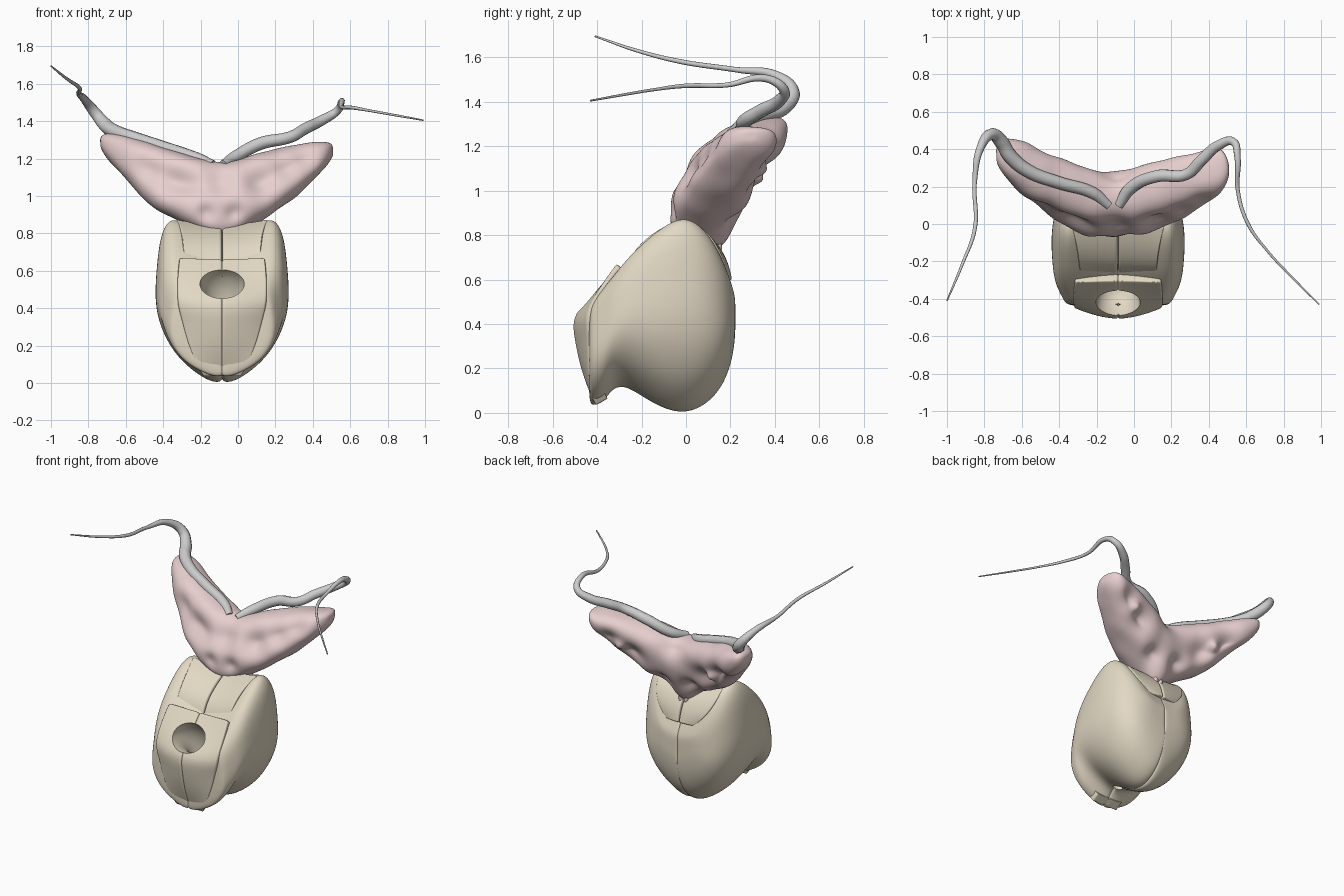
import bpy, bmesh, math
from mathutils import Vector, noise

if "Cube" in bpy.data.objects:
    bpy.data.objects.remove(bpy.data.objects["Cube"])

CX = -0.085  # symmetry plane of the lower body


def material(name, rgb):
    m = bpy.data.materials.new(name)
    m.diffuse_color = (*rgb, 1)
    m.use_nodes = True
    m.node_tree.nodes["Principled BSDF"].inputs["Base Color"].default_value = m.diffuse_color
    return m


BEIGE = material("beige", (0.76, 0.69, 0.55))
PINK = material("pink", (0.80, 0.62, 0.62))


def loft(name, rings, mat=None, x0=0.0):
    me = bpy.data.meshes.new(name)
    bm = bmesh.new()
    vs = [[bm.verts.new(p) for p in r] for r in rings]
    n = len(rings[0])
    for a, b in zip(vs, vs[1:]):
        for i in range(n):
            bm.faces.new((a[i], a[(i + 1) % n], b[(i + 1) % n], b[i]))
    for r in (vs[0], vs[-1]):
        mid = bm.verts.new(sum((v.co for v in r), Vector()) / n)
        for i in range(n):
            bm.faces.new((r[i], r[(i + 1) % n], mid))
    bmesh.ops.recalc_face_normals(bm, faces=bm.faces)
    bm.to_mesh(me)
    bm.free()
    ob = bpy.data.objects.new(name, me)
    ob.location.x = x0
    if mat:
        me.materials.append(mat)
    bpy.context.collection.objects.link(ob)
    return ob


def to_mesh(ob):
    bpy.ops.object.select_all(action='DESELECT')
    ob.select_set(True)
    bpy.context.view_layer.objects.active = ob
    bpy.ops.object.convert(target='MESH')
    bpy.ops.object.shade_smooth_by_angle(angle=math.radians(50))
    return bpy.context.object


def finish(ob, mirror=False, levels=2, cutter=None):
    ob.modifiers.new("smooth", 'SUBSURF').levels = levels
    if cutter:
        b = ob.modifiers.new("hole", 'BOOLEAN')
        b.object, b.operation, b.solver = cutter, 'DIFFERENCE', 'EXACT'
    if mirror:
        ob.modifiers.new("mirror", 'MIRROR').use_mirror_merge = False
    to_mesh(ob)


def slab(name, rows, thick):
    """Half-width pad along a (y, z) path; rows are (y, z, inner x, outer x, sag)."""
    rings = []
    for i, (y, z, xi, xo, sag) in enumerate(rows):
        a, b = rows[max(i - 1, 0)], rows[min(i + 1, len(rows) - 1)]
        t = Vector((0, b[0] - a[0], b[1] - a[1])).normalized()
        nrm = Vector((0, -t.z, t.y))
        ring = [Vector((xi + (xo - xi) * u, y, z)) - nrm * sag * u * u
                for u in (0.0, 0.08, 0.4, 0.75, 0.96, 1.0)]
        rings.append(ring + [p - nrm * thick for p in reversed(ring)])
    # extra end rings keep the edge tight under subdivision
    first = [p.lerp(q, .08) for p, q in zip(rings[0], rings[1])]
    last = [p.lerp(q, .92) for p, q in zip(rings[-2], rings[-1])]
    return loft(name, [rings[0], first] + rings[1:-1] + [last, rings[-1]], BEIGE, CX)


# channel cutter: front opening turning down through the body
chan = [(-.62, .58, .13, .115), (-.46, .55, .13, .105), (-.37, .515, .12, .10),
        (-.30, .42, .075, .065), (-.268, .25, .035, .03), (-.262, -.1, .035, .03)]
rings = []
for i, (y, z, rx, r) in enumerate(chan):
    a, b = chan[max(i - 1, 0)], chan[min(i + 1, len(chan) - 1)]
    t = Vector((0, b[0] - a[0], b[1] - a[1])).normalized()
    side = Vector((0, -t.z, t.y))
    rings.append([Vector((rx * math.cos(k * math.tau / 12), y, z)) + side * r * math.sin(k * math.tau / 12)
                  for k in range(12)])
cutter = loft("channel_cutter", rings, None, CX)
finish(cutter)
cutter.hide_render = True
cutter.hide_set(True)

# paired outer lobes, lofted front to back: (y, z low, z high, half width)
secs = [(.222, .34, .52, .14), (.205, .22, .58, .22), (.16, .11, .70, .285), (.09, .035, .82, .33),
        (0, -.005, .885, .352), (-.1, .015, .84, .358), (-.2, .075, .755, .352), (-.27, .12, .685, .345),
        (-.33, .115, .61, .33), (-.37, .045, .56, .31), (-.42, .03, .50, .285), (-.437, .05, .46, .26)]
shape = [(.0, .0), (.17, .0), (.42, .06), (.72, .17), (.94, .34), (1.02, .52), (.99, .72), (.94, .92),
         (.80, 1.02), (.6, .99), (.3, .94), (.03, .92), (0, .90), (0, .6), (0, .3), (0, .05)]
lobes = loft("outer_lobes", [[(-.002 + u * w, y, lo + (hi - lo) * v) for u, v in shape]
                             for y, lo, hi, w in secs], BEIGE, CX)
finish(lobes, True, 3, cutter)

# front strip with a keel, its arms rising round the opening
strip = slab("front_strip", [(-.405, .035, -.003, .10, .0), (-.43, .08, -.003, .13, .0),
                             (-.475, .2, -.003, .185, .035), (-.50, .32, -.003, .215, .06),
                             (-.515, .42, -.003, .235, .065), (-.465, .49, -.003, .24, .03),
                             (-.385, .57, -.003, .24, .0), (-.305, .665, -.003, .23, -.01)], .06)
finish(strip, True, 3, cutter)

# upper front pads and rear collar
finish(slab("upper_front_pads", [(-.265, .635, -.001, .205, -.01), (-.225, .72, -.001, .21, -.02),
                                 (-.12, .80, -.001, .22, -.03), (-.005, .85, -.001, .25, -.03)], .1), True, 3)
finish(slab("rear_collar", [(.03, .83, .001, .24, -.03), (.115, .80, .001, .24, .0),
                            (.185, .70, .001, .20, .015), (.208, .60, .001, .11, .02)], .07), True, 3)

# pink winged gland: (x, y, z, half depth, half height)
wing = [(-.735, .37, 1.285, .05, .03), (-.705, .37, 1.27, .10, .07), (-.6, .29, 1.20, .15, .125),
        (-.45, .20, 1.10, .18, .175), (-.3, .13, 1.04, .18, .19), (-.2, .10, 1.005, .175, .195),
        (-.1, .105, .965, .165, .215), (0, .11, .995, .175, .20), (.15, .16, 1.06, .185, .18),
        (.3, .21, 1.13, .175, .145), (.42, .27, 1.19, .15, .10), (.48, .29, 1.23, .11, .06),
        (.505, .29, 1.245, .04, .03)]


def super_ring(x, y, z, ry, rz):
    out = []
    for k in range(14):
        c, s = math.cos(k * math.tau / 14), math.sin(k * math.tau / 14)
        c, s = (math.copysign(abs(v) ** .8, v) for v in (c, s))
        out.append((x, y + ry * c * 1.02 + .25 * rz * s, z + rz * s * 1.02))
    return out


gland = loft("winged_gland", [super_ring(*w) for w in wing], PINK)
finish(gland, levels=4)
# hollows and swellings: (x, y, z, radius, depth)
dents = [(-.5, .06, 1.15, .10, .05), (-.36, -.02, 1.10, .10, .06), (-.24, -.04, 1.08, .09, .04),
         (.12, -.02, 1.10, .10, .06), (.26, .04, 1.16, .09, .05), (.36, .12, 1.21, .07, .03),
         (-.02, -.05, .91, .05, .03), (-.17, -.06, .91, .05, .03), (-.09, -.02, 1.08, .08, .03),
         (-.5, .36, 1.08, .09, .06), (-.34, .30, 1.0, .09, .06), (-.42, .34, 1.05, .04, -.04),
         (.2, .33, 1.04, .09, .06), (.34, .37, 1.13, .08, .05), (.27, .35, 1.09, .04, -.04),
         (-.19, .22, .88, .06, .04), (.02, .22, .88, .06, .04), (-.09, .27, 1.15, .07, .03),
         (-.085, .13, .77, .08, -.045)]
moves = []
for v in gland.data.vertices:
    d = sum(a * math.exp(-((v.co - Vector((x, y, z))).length / r) ** 2) for x, y, z, r, a in dents)
    moves.append(v.co - v.normal * (d + .008 * noise.noise(v.co * 7)))
for v, p in zip(gland.data.vertices, moves):
    v.co = p


# tubes and ducts from (x, y, z, radius) points
def tube(name, pts, mat=None):
    cu = bpy.data.curves.new(name, 'CURVE')
    cu.dimensions, cu.bevel_depth, cu.bevel_resolution = '3D', 1.0, 3
    cu.use_fill_caps, cu.resolution_u = True, 8
    sp = cu.splines.new('BEZIER')
    sp.bezier_points.add(len(pts) - 1)
    for b, (x, y, z, r) in zip(sp.bezier_points, pts):
        b.co, b.radius = (x, y, z), r
        b.handle_left_type = b.handle_right_type = 'AUTO'
    ob = bpy.data.objects.new(name, cu)
    bpy.context.collection.objects.link(ob)
    ob = to_mesh(ob)
    if mat:
        ob.data.materials.append(mat)


tube("left_tube", [(-.135, .10, 1.165, .026), (-.22, .165, 1.20, .033), (-.4, .22, 1.26, .034),
                   (-.56, .28, 1.31, .036), (-.66, .36, 1.345, .038), (-.71, .44, 1.38, .038),
                   (-.76, .48, 1.44, .032), (-.82, .41, 1.515, .022), (-.852, .22, 1.545, .012),
                   (-.85, -.02, 1.58, .011), (-.92, -.22, 1.63, .008), (-1, -.41, 1.695, .004)])
tube("right_tube", [(-.08, .10, 1.165, .026), (-.02, .19, 1.205, .033), (.12, .255, 1.28, .034),
                    (.28, .265, 1.315, .031), (.36, .34, 1.36, .031), (.45, .42, 1.405, .028),
                    (.53, .44, 1.455, .022), (.553, .36, 1.505, .017), (.555, .18, 1.475, .011),
                    (.61, 0, 1.472, .01), (.71, -.14, 1.455, .007), (.85, -.29, 1.43, .006),
                    (.99, -.43, 1.405, .004)])
for i, dx in enumerate((-.02, .02)):
    tube(f"duct_{i + 1}", [(CX + dx, .14, .80, .02), (CX + dx, .145, .73, .016),
                           (CX + dx * .6, .12, .64, .01), (CX + dx * .3, .03, .58, .007)], PINK)
